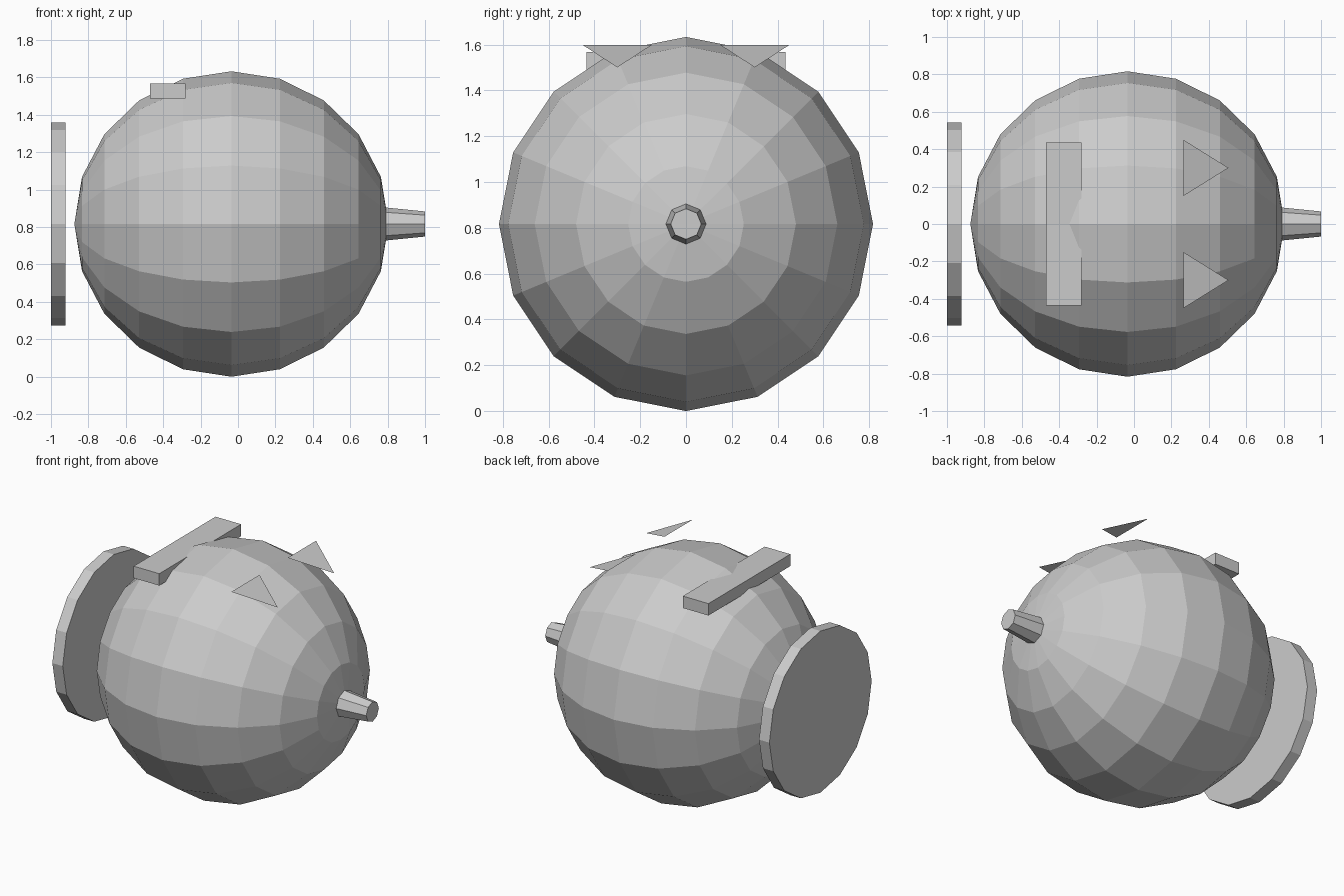
import bpy, bmesh
from math import sin, cos, tau, radians
from mathutils import Matrix

if "Cube" in bpy.data.objects:
    bpy.data.objects.remove(bpy.data.objects["Cube"])

R = 0.8165                                # body radius, also its centre height
ALONG_X = Matrix.Rotation(radians(90), 4, 'Y')


def finish(name, bm, matrix):
    """Turn a bmesh into a named, flat-shaded object."""
    bm.transform(matrix)
    mesh = bpy.data.meshes.new(name)
    bm.to_mesh(mesh)
    bm.free()
    obj = bpy.data.objects.new(name, mesh)
    bpy.context.collection.objects.link(obj)
    return obj


def cone_x(name, sides, x1, r1, x2, r2):
    """Capped cylinder or cone lying along x at body height."""
    bm = bmesh.new()
    bmesh.ops.create_cone(bm, cap_ends=True, segments=sides,
                          radius1=r1, radius2=r2, depth=x2 - x1)
    return finish(name, bm, Matrix.Translation(((x1 + x2) / 2, 0, R)) @ ALONG_X)


# Round body, poles along x
bm = bmesh.new()
bmesh.ops.create_uvsphere(bm, u_segments=16, v_segments=10, radius=1)
finish("body", bm, Matrix.Translation((-0.035, 0, R))
       @ Matrix.Diagonal((0.84, R, R, 1)) @ ALONG_X)

# Tapered nozzle and rear disc
cone_x("nozzle", 8, 0.70, 0.097, 1.0, 0.067)
cone_x("rear_disc", 16, -1.0, 0.543, -0.923, 0.543)

# Cross bar on top
bm = bmesh.new()
bmesh.ops.create_cube(bm, size=1)
finish("top_bar", bm, Matrix.Translation((-0.376, 0, 1.528))
       @ Matrix.Diagonal((0.19, 0.87, 0.08, 1)))

# Flat triangular fins, tilted forward
for side, y in (("left", 0.30), ("right", -0.30)):
    bm = bmesh.new()
    bm.faces.new([bm.verts.new((0.173 * cos(tau * i / 3), 0.173 * sin(tau * i / 3), 0))
                  for i in range(3)])
    finish("fin_" + side, bm, Matrix.Translation((0.345, y, 1.565))
           @ Matrix.Rotation(radians(22), 4, 'Y'))
